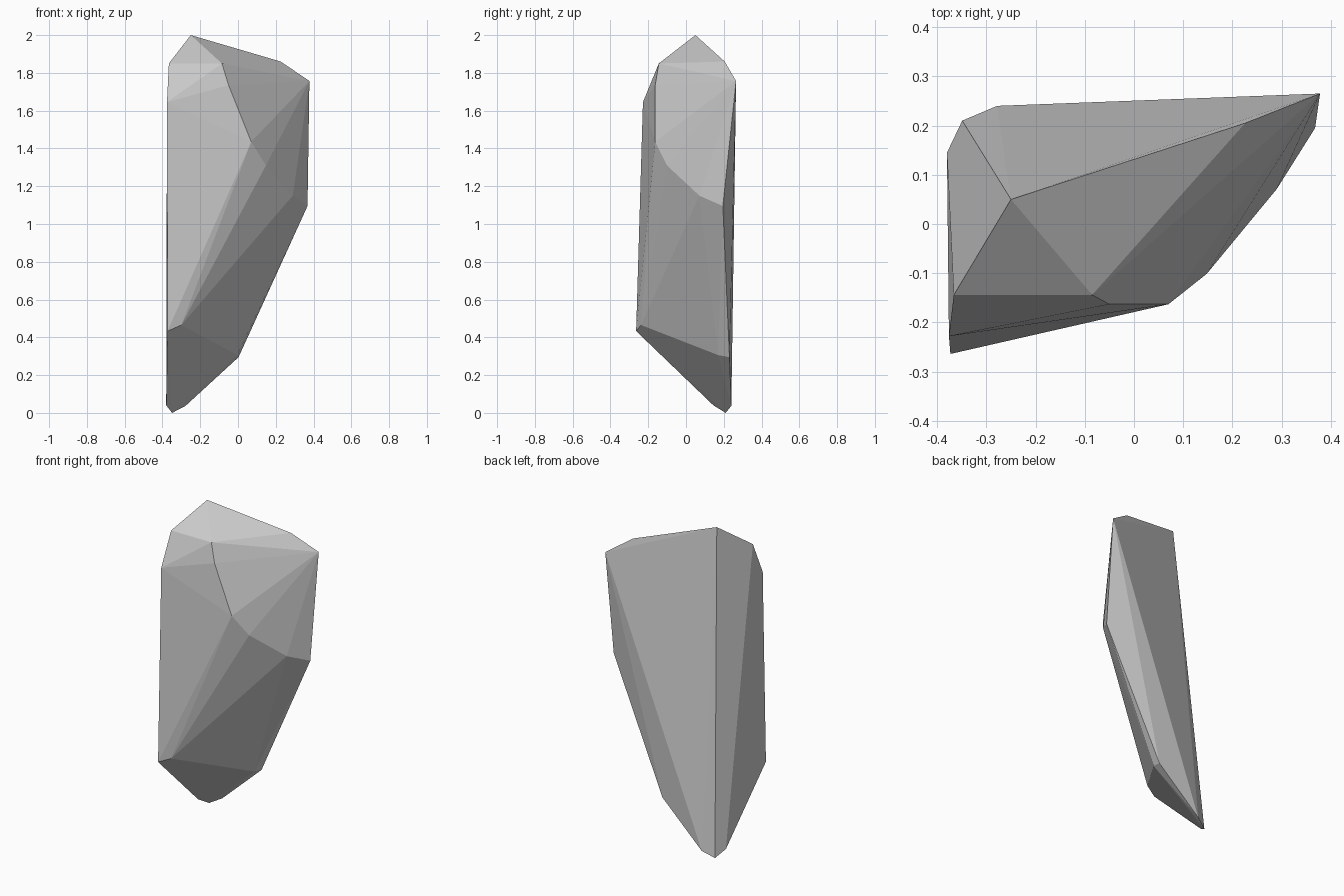
import bpy, bmesh

if "Cube" in bpy.data.objects:
    bpy.data.objects.remove(bpy.data.objects["Cube"])

# Corner points of the faceted stone, grouped by height
crown = [(-.25, .05, 2), (-.366, -.144, 1.85), (-.085, -.144, 1.85),
         (.226, .205, 1.86), (.378, .265, 1.757)]
front_ridge = [(-.376, -.228, 1.645), (-.05, -.163, 1.735), (.07, -.163, 1.435),
               (.148, -.101, 1.31), (.29, .071, 1.15), (.368, .195, 1.095)]
lower_body = [(-.373, -.264, .433), (-.30, -.238, .465),
              (-.004, .17, .306), (.003, .23, .295)]
base = [(-.349, .21, 0), (-.278, .24, .037), (-.38, .145, .04)]

# Wrap the corners in a convex, flat-faced shell
bm = bmesh.new()
for p in crown + front_ridge + lower_body + base:
    bm.verts.new(p)
bmesh.ops.convex_hull(bm, input=bm.verts[:])
bmesh.ops.delete(bm, geom=[v for v in bm.verts if not v.link_faces], context='VERTS')
bmesh.ops.recalc_face_normals(bm, faces=bm.faces[:])

mesh = bpy.data.meshes.new("rock")
bm.to_mesh(mesh)
bm.free()
rock = bpy.data.objects.new("rock", mesh)
bpy.context.collection.objects.link(rock)
